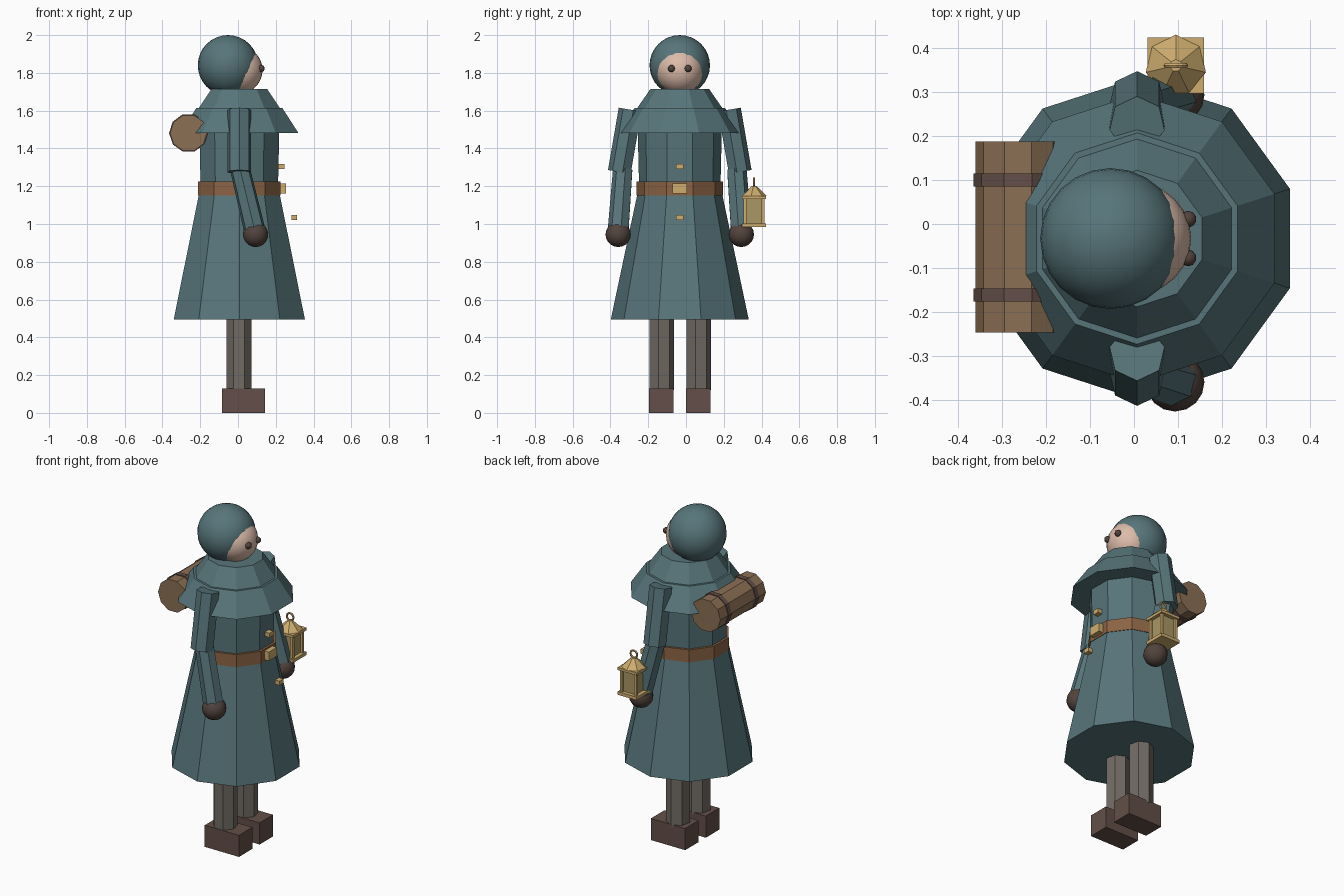
import bpy, bmesh, math
from mathutils import Vector, Matrix

if "Cube" in bpy.data.objects:
    bpy.data.objects.remove(bpy.data.objects["Cube"])

CX, CY = 0.007, -0.033   # body axis


def mat(name, rgb):
    m = bpy.data.materials.new(name)
    m.diffuse_color = (*rgb, 1)
    m.use_nodes = True
    m.node_tree.nodes["Principled BSDF"].inputs["Base Color"].default_value = m.diffuse_color
    return m


TEAL = mat("teal_cloth", (0.095, 0.178, 0.195))
SKIN = mat("skin", (0.72, 0.50, 0.40))
BOOT = mat("dark_leather", (0.125, 0.078, 0.065))
GLOVE = mat("glove_brown", (0.085, 0.057, 0.047))
ROLL = mat("blanket_brown", (0.26, 0.16, 0.09))
BELT = mat("belt_leather", (0.26, 0.125, 0.058))
TROUSER = mat("grey_wool", (0.165, 0.145, 0.125))
BRASS = mat("brass", (0.62, 0.42, 0.16))
GLASS = mat("lantern_glass", (0.40, 0.31, 0.13))


def finish(name, bm, material, smooth=False):
    bmesh.ops.recalc_face_normals(bm, faces=bm.faces)
    me = bpy.data.meshes.new(name)
    bm.to_mesh(me)
    bm.free()
    me.materials.append(material)
    for p in me.polygons:
        p.use_smooth = smooth
    ob = bpy.data.objects.new(name, me)
    bpy.context.collection.objects.link(ob)
    return ob


def tube(name, a, b, ra, rb, sides, material, first=(0, 1, 0), turn=0.0):
    """Capped n-sided tube from a to b; the first corner points along `first`."""
    a, b = Vector(a), Vector(b)
    axis = (b - a).normalized()
    u = Vector(first)
    u = (u - axis * u.dot(axis)).normalized()
    v = axis.cross(u)
    bm = bmesh.new()
    rings = []
    for c, r in ((a, ra), (b, rb)):
        ring = []
        for i in range(sides):
            t = turn + 2 * math.pi * i / sides
            ring.append(bm.verts.new(c + r * (u * math.cos(t) + v * math.sin(t))))
        rings.append(ring)
        bm.faces.new(ring)
    for i in range(sides):
        j = (i + 1) % sides
        bm.faces.new((rings[0][i], rings[0][j], rings[1][j], rings[1][i]))
    return finish(name, bm, material)


def cone(name, z0, z1, r0, r1, material, sides=10, x=CX, y=CY):
    return tube(name, (x, y, z0), (x, y, z1), r0, r1, sides, material)


def box(name, lo, hi, material):
    lo, hi = Vector(lo), Vector(hi)
    bm = bmesh.new()
    bmesh.ops.create_cube(bm, size=1, matrix=Matrix.Translation((lo + hi) / 2)
                          @ Matrix.Diagonal((*(hi - lo), 1)))
    return finish(name, bm, material)


def ball(name, c, r, material, seg=16, rings=10):
    bm = bmesh.new()
    bmesh.ops.create_uvsphere(bm, u_segments=seg, v_segments=rings, radius=r,
                              matrix=Matrix.Translation(c))
    return finish(name, bm, material, True)


# Coat, belt and cape
cone("coat_skirt", 0.495, 1.18, 0.365, 0.22, TEAL)
cone("coat_torso", 1.18, 1.60, 0.215, 0.225, TEAL)
cone("belt", 1.15, 1.225, 0.23, 0.23, BELT)
cone("cape", 1.483, 1.613, 0.328, 0.24, TEAL)
cone("collar", 1.61, 1.715, 0.228, 0.155, TEAL)

# Buckle and buttons
box("buckle", (0.215, CY - 0.038, 1.162), (0.255, CY + 0.038, 1.215), BRASS)
for x, z in ((0.23, 1.305), (0.298, 1.035)):
    box("button", (x - 0.015, CY - 0.019, z - 0.013), (x + 0.015, CY + 0.019, z + 0.013), BRASS)

# Head
ball("hood", (-0.053, CY, 1.84), 0.16, TEAL, 24, 16)
ball("face", (0.003, CY, 1.815), 0.127, SKIN, 24, 16)

# Paired parts
for side, s in (("left", 1), ("right", -1)):
    ball(side + "_eye", (0.123, CY + s * 0.044, 1.823), 0.019, GLOVE, 10, 8)
    out = (0, s, 0)
    tube(side + "_upper_arm", (CX, CY + s * 0.26, 1.605), (CX, CY + s * 0.317, 1.275),
         0.064, 0.064, 7, TEAL, out)
    tube(side + "_forearm", (0.012, CY + s * 0.30, 1.285), (0.09, CY + s * 0.324, 0.96),
         0.054, 0.058, 7, TEAL, out)
    ball(side + "_glove", (0.093, CY + s * 0.326, 0.945), 0.067, GLOVE)
    y = CY + s * 0.098
    cone(side + "_leg", 0.12, 0.55, 0.068, 0.068, TROUSER, 7, 0.006, y)
    box(side + "_boot", (-0.085, y - 0.064, 0), (0.143, y + 0.064, 0.13), BOOT)

# Bedroll with two straps
RX, RZ = -0.262, 1.482
tube("bedroll", (RX, -0.246, RZ), (RX, 0.187, RZ), 0.098, 0.098, 10, ROLL, (0, 0, 1), 0.3)
for y in (-0.161, 0.1):
    tube("bedroll_strap", (RX, y - 0.015, RZ), (RX, y + 0.015, RZ), 0.103, 0.103, 10,
         BOOT, (0, 0, 1), 0.3)

# Lantern
LX, LY = 0.095, 0.36
for name, z0, z1 in (("lantern_base", 0.983, 1.002), ("lantern_top_plate", 1.132, 1.148)):
    box(name, (LX - 0.064, LY - 0.064, z0), (LX + 0.064, LY + 0.064, z1), BRASS)
box("lantern_pane", (LX - 0.042, LY - 0.042, 1.0), (LX + 0.042, LY + 0.042, 1.135), GLASS)
for sx in (-1, 1):
    for sy in (-1, 1):
        x, y = LX + sx * 0.047, LY + sy * 0.047
        box("lantern_post", (x - 0.008, y - 0.008, 1.0), (x + 0.008, y + 0.008, 1.135), BRASS)
cone("lantern_roof", 1.147, 1.2, 0.07, 0.014, BRASS, 7, LX, LY)
bpy.ops.mesh.primitive_torus_add(location=(LX, LY, 1.22), rotation=(math.pi / 2, 0, 0),
                                 major_radius=0.022, minor_radius=0.006,
                                 major_segments=12, minor_segments=6)
ring = bpy.context.object
ring.name = "lantern_ring"
ring.data.materials.append(BRASS)
